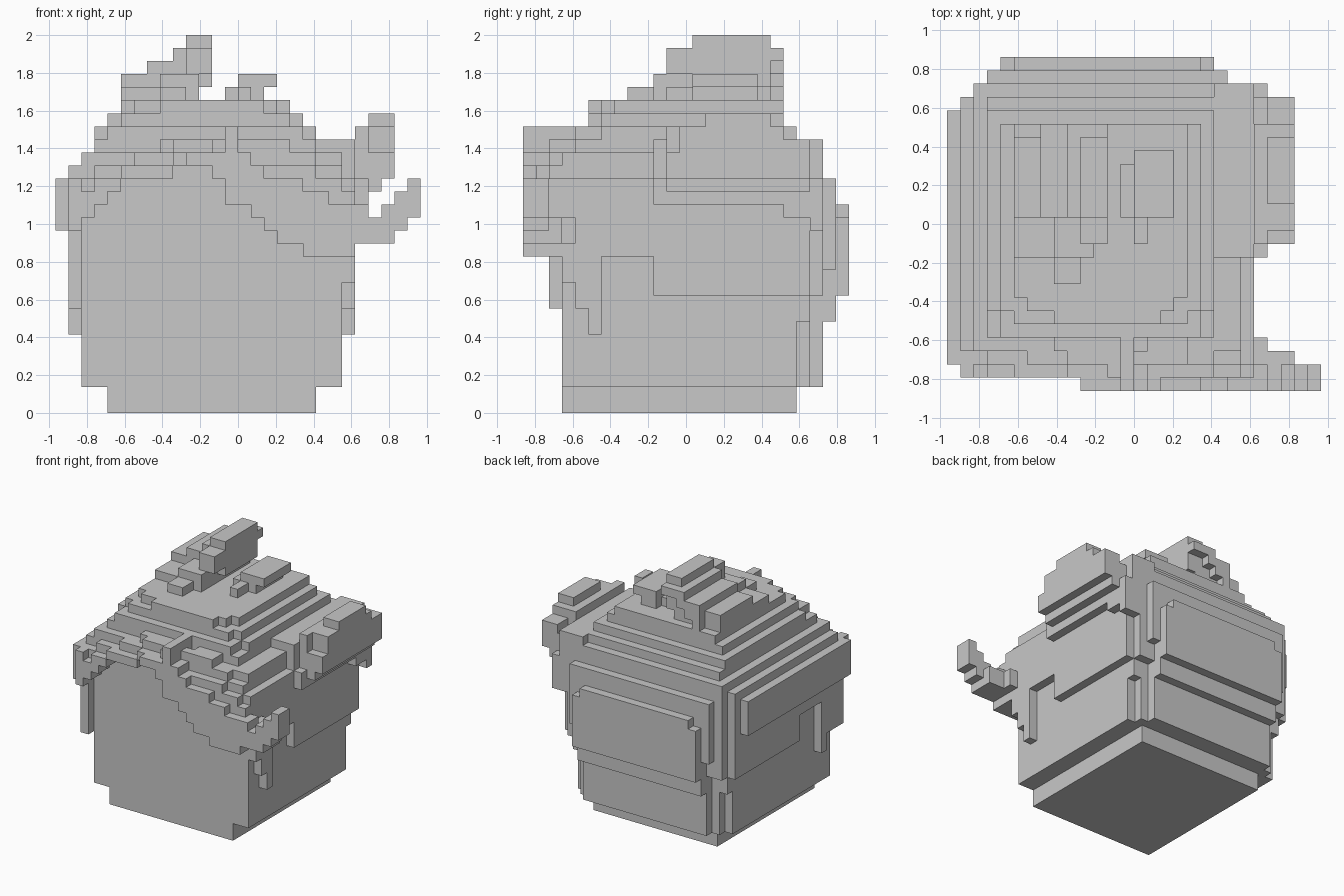
import bpy, bmesh
from mathutils import Vector

if "Cube" in bpy.data.objects:
    bpy.data.objects.remove(bpy.data.objects["Cube"])

U = 2 / 29                                  # edge length of one block
ORIGIN = Vector((-14 * U, -12.5 * U, 0))    # corner of the block grid
parts = {}                                  # part name -> set of blocks
taken = set()


def fill(name, i0, i1, j0, j1, k0, k1):
    """Add a box of blocks to a part, skipping blocks already used."""
    cells = parts.setdefault(name, set())
    for i in range(i0, i1):
        for j in range(j0, j1):
            for k in range(k0, k1):
                if (i, j, k) not in taken:
                    cells.add((i, j, k))
                    taken.add((i, j, k))


# Head and narrower chin
fill("chin", 4, 20, 3, 21, 0, 2)
fill("head", 2, 22, 3, 21, 2, 18)

# Hair down the back, in layers with stepped corners
fill("back_hair", 3, 21, 21, 22, 2, 20)
fill("back_hair", 4, 20, 22, 23, 2, 20)
fill("back_hair", 2, 22, 21, 22, 7, 20)
fill("back_hair", 2, 22, 22, 23, 9, 20)
fill("back_hair", 3, 21, 23, 24, 11, 18)
fill("back_hair", 4, 20, 23, 24, 7, 18)
fill("back_hair", 4, 20, 24, 25, 9, 15)
fill("back_hair", 5, 19, 24, 25, 15, 16)

# Side hair with a sideburn in front, same on both sides
for i in (1, 22):
    fill("side_hair", i, i + 1, 10, 22, 9, 20 if i == 22 else 19)
    fill("side_hair", i, i + 1, 3, 10, 12, 18)
    for j, bottom in ((3, 10), (4, 8), (5, 6)):
        fill("side_hair", i, i + 1, j, j + 1, bottom, 12)
fill("side_hair", 1, 2, 2, 4, 8, 18)
fill("side_hair", 0, 1, 2, 21, 14, 18)
fill("side_hair", 23, 24, 10, 20, 16, 18)
fill("side_hair", 23, 24, 20, 22, 15, 18)
fill("side_hair", 22, 24, 22, 23, 14, 18)

# Stepped crown
for i0, i1, j0, j1, k in ((1, 22, 3, 22, 18), (2, 22, 3, 23, 19),
                          (3, 20, 4, 22, 20), (20, 23, 10, 23, 20),
                          (3, 20, 6, 21, 21), (4, 19, 4, 6, 21),
                          (4, 19, 6, 20, 22), (5, 18, 5, 6, 22),
                          (5, 18, 7, 20, 23), (6, 17, 6, 7, 23),
                          (8, 16, 5, 6, 23)):
    fill("crown", i0, i1, j0, j1, k, k + 1)
fill("crown", 22, 23, 10, 23, 18, 21)

# Fringe: lower and upper edge of each column from left to right
BOTTOMS = [15, 16, 17, 18, 18, 18, 18, 19, 19, 19, 18, 16, 16, 15, 14,
           13, 13, 12, 12, 12, 12]
TOPS = [18, 19, 19, 19, 20, 20, 20, 21, 21, 21, 21, 21, 21, 20, 20,
        20, 20, 20, 19, 19, 18]
for n, (b, t) in enumerate(zip(BOTTOMS, TOPS)):
    i = n + 2
    fill("fringe", i, i + 1, 2, 3, b, t)
    fill("fringe", i, i + 1, 1, 2, b, max(t - 1, b + 1))
    if i >= 10:
        top = 20 if i < 15 else 19 if i < 16 else 18 if i < 19 else 17 if i < 21 else 16
        fill("fringe", i, i + 1, 0, 1, b, top)
fill("fringe", 1, 2, 1, 3, 14, 18)
fill("fringe", 12, 14, 1, 5, 20, 21)
fill("fringe", 13, 14, 0, 4, 20, 22)
fill("fringe", 8, 14, 3, 4, 20, 21)
fill("fringe", 15, 18, 2, 4, 20, 21)

# Strand flicking up at the front right
for i0, i1, j1, k0, k1 in ((23, 24, 4, 13, 15), (23, 24, 2, 15, 16),
                           (24, 26, 3, 13, 15), (25, 26, 2, 15, 16),
                           (26, 27, 2, 14, 17), (27, 28, 2, 15, 18)):
    fill("front_strand", i0, i1, 0, j1, k0, k1)

# Tuft standing out on the right side
fill("side_tuft", 23, 24, 11, 22, 18, 20)
fill("side_tuft", 23, 24, 11, 20, 20, 22)
fill("side_tuft", 24, 25, 11, 22, 17, 20)
fill("side_tuft", 25, 26, 11, 22, 18, 20)
fill("side_tuft", 24, 26, 12, 20, 20, 22)
fill("side_tuft", 24, 26, 14, 19, 22, 23)
fill("side_tuft", 24, 26, 20, 22, 20, 21)

# Tall tuft on top, stepping up towards the middle and curling at the back
for i0, i1, j1, k0, k1 in ((5, 7, 19, 24, 26), (7, 9, 19, 24, 27),
                           (9, 10, 19, 24, 28), (10, 11, 19, 24, 29),
                           (11, 12, 19, 25, 29), (7, 8, 20, 24, 27),
                           (8, 9, 20, 25, 27), (9, 10, 20, 26, 28),
                           (10, 12, 20, 27, 28)):
    fill("top_tuft", i0, i1, 13, j1, k0, k1)
fill("top_tuft", 10, 12, 11, 13, 26, 28)
fill("top_tuft", 8, 11, 10, 13, 24, 26)
fill("top_tuft", 5, 8, 10, 13, 24, 25)
fill("top_tuft", 8, 10, 8, 10, 24, 25)

# Small tuft beside it
fill("small_tuft", 13, 14, 13, 17, 24, 25)
fill("small_tuft", 14, 16, 13, 18, 24, 25)
fill("small_tuft", 14, 15, 11, 13, 24, 25)
fill("small_tuft", 14, 17, 13, 18, 25, 26)

grey = bpy.data.materials.new("plain_grey")
grey.diffuse_color = (0.58, 0.58, 0.58, 1)
grey.use_nodes = True
grey.node_tree.nodes["Principled BSDF"].inputs["Base Color"].default_value = grey.diffuse_color


def build(name, cells):
    """Skin the open sides of a part's blocks and merge the flat areas."""
    bm = bmesh.new()
    for cell in cells:
        for axis in range(3):
            for sign in (-1, 1):
                near = list(cell)
                near[axis] += sign
                if tuple(near) in taken:
                    continue
                u, v = (axis + 1) % 3, (axis + 2) % 3
                ring = []
                for a, b in ((0, 0), (1, 0), (1, 1), (0, 1)):
                    p = Vector(cell)
                    p[axis] += sign > 0
                    p[u] += a
                    p[v] += b
                    ring.append(bm.verts.new(ORIGIN + p * U))
                bm.faces.new(ring if sign > 0 else ring[::-1])
    bmesh.ops.remove_doubles(bm, verts=bm.verts[:], dist=0.001)
    bmesh.ops.dissolve_limit(bm, angle_limit=0.01, verts=bm.verts[:], edges=bm.edges[:])
    mesh = bpy.data.meshes.new(name)
    bm.to_mesh(mesh)
    bm.free()
    mesh.materials.append(grey)
    bpy.context.collection.objects.link(bpy.data.objects.new(name, mesh))


for part, blocks in parts.items():
    build(part, blocks)
